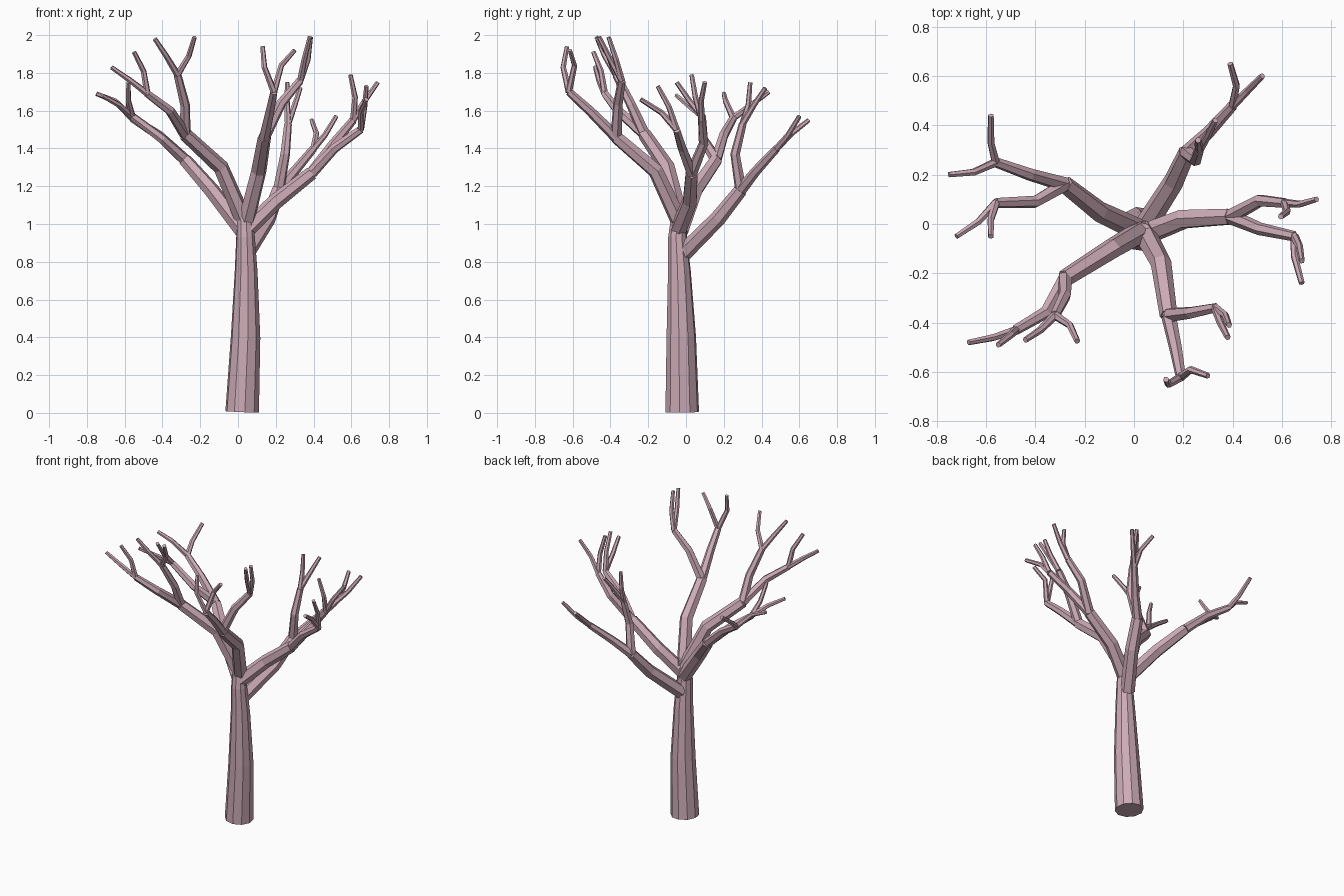
import bpy
import bmesh
import math
from mathutils import Vector

cube = bpy.data.objects.get("Cube")
if cube:
    bpy.data.objects.remove(cube, do_unlink=True)

# One bark colour for the whole tree
COLOUR = (0.61, 0.41, 0.47, 1.0)
bark = bpy.data.materials.new("pinkish_grey_bark")
bark.use_nodes = True
bark.diffuse_color = COLOUR
shader = next(n for n in bark.node_tree.nodes if n.type == "BSDF_PRINCIPLED")
shader.inputs["Base Color"].default_value = COLOUR
shader.inputs["Roughness"].default_value = 0.9


def add_tube(bm, points, radii, sides):
    """Sweep a tapering, capped, faceted tube through the points."""
    points = [Vector(p) for p in points]
    steps = [(b - a).normalized() for a, b in zip(points, points[1:])]
    across = None
    previous = None
    for i, (centre, radius) in enumerate(zip(points, radii)):
        before = steps[max(i - 1, 0)]
        after = steps[min(i, len(steps) - 1)]
        tangent = (before + after).normalized()
        if across is None:
            across = tangent.orthogonal()
        across = (across - tangent * across.dot(tangent)).normalized()
        other = tangent.cross(across)
        ring = []
        for k in range(sides):
            turn = math.tau * (k + 0.5) / sides
            offset = across * math.cos(turn) + other * math.sin(turn)
            ring.append(bm.verts.new(centre + offset * radius))
        if previous is None:
            bm.faces.new(ring[::-1])
        else:
            for k in range(sides):
                n = (k + 1) % sides
                bm.faces.new((previous[k], previous[n], ring[n], ring[k]))
        previous = ring
    bm.faces.new(previous)


def finish(bm, name):
    """Turn the bmesh into a flat-shaded bark object."""
    mesh = bpy.data.meshes.new(name)
    bm.to_mesh(mesh)
    bm.free()
    mesh.materials.append(bark)
    bpy.context.collection.objects.link(bpy.data.objects.new(name, mesh))


BOUGH_START, BOUGH_MID, FORK = 0.046, 0.042, 0.036
BRANCH_START, BRANCH_MID, BRANCH_END = 0.031, 0.026, 0.021
TWIG_RADII = (0.018, 0.015, 0.012)


def add_limb(name, bough, *branches):
    """A bough forks into branches; each branch forks into twigs."""
    bm = bmesh.new()
    add_tube(bm, bough, (BOUGH_START, BOUGH_MID, FORK), sides=6)
    fork = bough[-1]
    for middle, end, *twigs in branches:
        add_tube(bm, (fork, middle, end),
                 (BRANCH_START, BRANCH_MID, BRANCH_END), sides=6)
        for elbow, tip in twigs:
            add_tube(bm, (end, elbow, tip), TWIG_RADII, sides=6)
    finish(bm, name)


# Trunk, leaning slightly and tapering upward
trunk = bmesh.new()
add_tube(trunk,
         [(.022, -.02, .005), (.04, -.025, .4), (.043, -.035, .75),
          (.04, -.045, .93), (.035, -.035, 1.07)],
         (.09, .079, .061, .05, .04), sides=10)
finish(trunk, "trunk")

# Front limb
add_limb("front_limb",
         [(.04, -.03, 1.0), (.11, -.16, 1.28), (.14, -.37, 1.46)],
         [(.17, -.51, 1.6), (.19, -.62, 1.7),
          [(.14, -.65, 1.83), (.13, -.63, 1.94)],
          [(.23, -.59, 1.84), (.3, -.615, 1.92)]],
         [(.23, -.36, 1.64), (.33, -.34, 1.76),
          [(.35, -.4, 1.87), (.38, -.46, 1.99)],
          [(.37, -.37, 1.87), (.385, -.41, 1.99)]])

# Front right limb
add_limb("front_right_limb",
         [(.03, -.03, 1.02), (-.09, -.1, 1.3), (-.28, -.22, 1.475)],
         [(-.28, -.29, 1.63), (-.32, -.37, 1.79),
          [(-.38, -.43, 1.89), (-.44, -.47, 1.98)],
          [(-.26, -.41, 1.89), (-.23, -.475, 1.99)]],
         [(-.36, -.36, 1.6), (-.48, -.43, 1.69),
          [(-.57, -.46, 1.76), (-.67, -.48, 1.83)],
          [(-.5, -.45, 1.81), (-.55, -.49, 1.91)]])

# Back right limb
add_limb("back_right_limb",
         [(.03, -.03, .96), (-.14, .05, 1.18), (-.28, .16, 1.34)],
         [(-.42, .2, 1.47), (-.56, .25, 1.56),
          [(-.65, .21, 1.65), (-.75, .2, 1.69)],
          [(-.58, .33, 1.62), (-.58, .44, 1.7)]],
         [(-.4, .09, 1.45), (-.56, .085, 1.57),
          [(-.63, .01, 1.63), (-.72, -.05, 1.68)],
          [(-.58, .02, 1.65), (-.58, -.05, 1.75)]])

# Back left limb, leaving the trunk lowest
add_limb("back_left_limb",
         [(.045, -.01, .85), (.16, .17, 1.03), (.215, .29, 1.18)],
         [(.25, .26, 1.37), (.265, .3, 1.53),
          [(.26, .33, 1.63), (.26, .34, 1.75)],
          [(.3, .36, 1.63), (.33, .42, 1.72)]],
         [(.3, .37, 1.28), (.4, .48, 1.4),
          [(.415, .56, 1.48), (.39, .65, 1.55)],
          [(.46, .54, 1.47), (.52, .6, 1.57)]])

# Left limb
add_limb("left_limb",
         [(.035, -.045, .96), (.2, .02, 1.12), (.39, .03, 1.27)],
         [(.51, .095, 1.43), (.61, .085, 1.55),
          [(.62, .05, 1.67), (.595, .03, 1.79)],
          [(.67, .08, 1.65), (.74, .1, 1.75)]],
         [(.51, -.02, 1.4), (.65, -.05, 1.5),
          [(.65, -.13, 1.59), (.68, -.24, 1.66)],
          [(.67, -.09, 1.62), (.68, -.15, 1.73)]])
